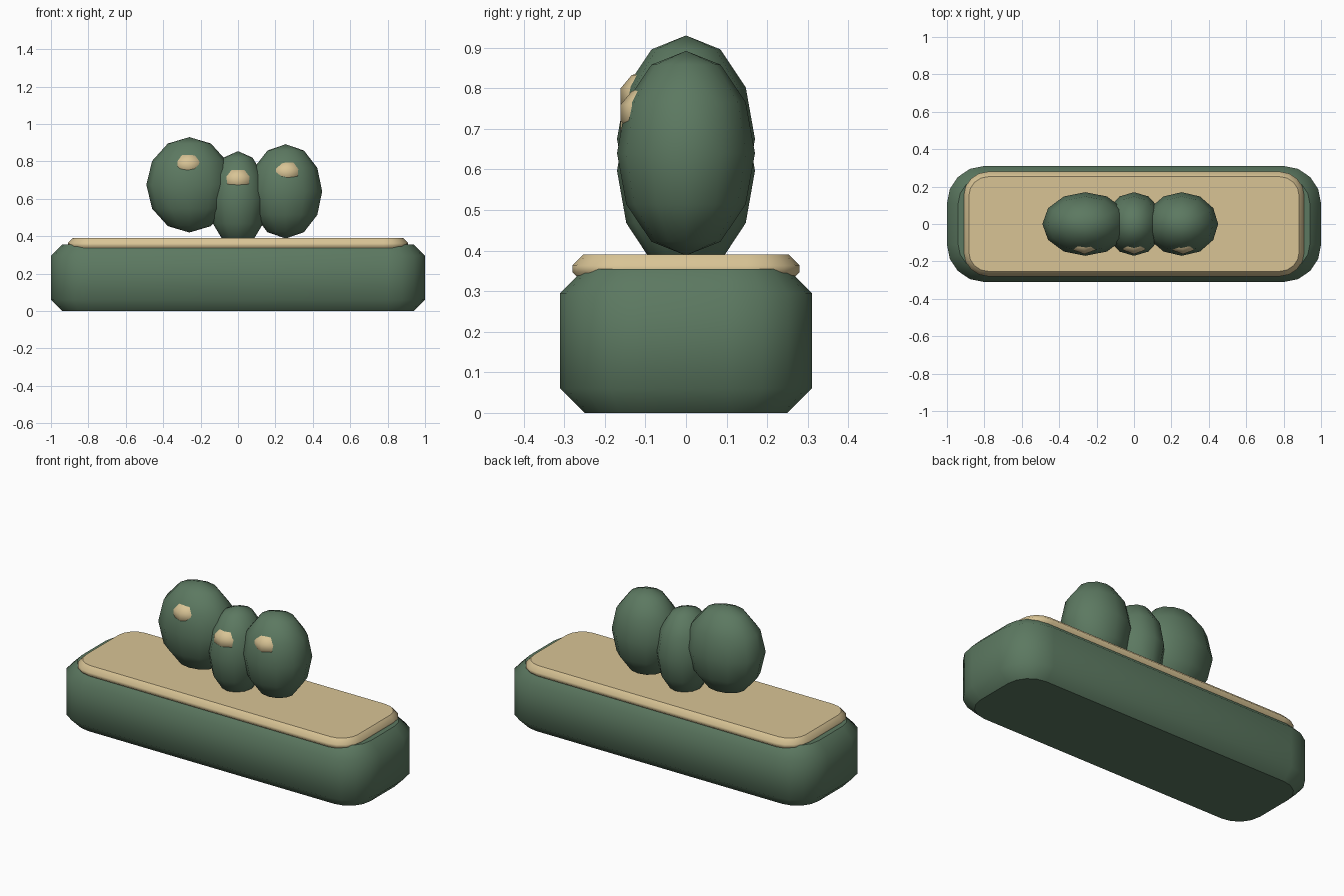
import bpy
import bmesh
from math import cos, sin, pi

cube = bpy.data.objects.get("Cube")
if cube:
    bpy.data.objects.remove(cube, do_unlink=True)


def material(name, rgb):
    m = bpy.data.materials.new(name)
    m.use_nodes = True
    m.diffuse_color = (*rgb, 1)
    m.node_tree.nodes["Principled BSDF"].inputs["Base Color"].default_value = (*rgb, 1)
    return m


green = material("muted green", (0.107, 0.19, 0.119))
tan = material("warm tan", (0.69, 0.55, 0.30))


def finish(bm, name, mat):
    bmesh.ops.recalc_face_normals(bm, faces=bm.faces[:])
    mesh = bpy.data.meshes.new(name)
    bm.to_mesh(mesh)
    bm.free()
    mesh.materials.append(mat)
    obj = bpy.data.objects.new(name, mesh)
    bpy.context.collection.objects.link(obj)
    return obj


def outline(hx, hy, radius, steps=4):
    """Rounded rectangle, counter-clockwise."""
    points = []
    for corner, (sx, sy) in enumerate(((1, 1), (-1, 1), (-1, -1), (1, -1))):
        for i in range(steps + 1):
            a = (corner + i / steps) * pi / 2
            points.append((sx * (hx - radius) + radius * cos(a),
                           sy * (hy - radius) + radius * sin(a)))
    return points


def slab(name, mat, hx, hy, z0, z1, radius, chamfer):
    """Rounded slab with chamfered rims, smooth sides and crisp flat caps."""
    bm = bmesh.new()
    rings = []
    for inset, z in ((chamfer, z0), (0, z0 + chamfer), (0, z1 - chamfer), (chamfer, z1)):
        pts = outline(hx - inset, hy - inset, radius - inset)
        rings.append([bm.verts.new((x, y, z)) for x, y in pts])
    n = len(rings[0])
    for low, high in zip(rings, rings[1:]):
        for i in range(n):
            j = (i + 1) % n
            bm.faces.new((low[i], low[j], high[j], high[i])).smooth = True
    for cap in (rings[0], rings[-1]):
        for edge in bm.faces.new(cap).edges:
            edge.smooth = False
    return finish(bm, name, mat)


def ellipsoid(name, mat, centre, radii, segments, rings):
    bm = bmesh.new()
    bmesh.ops.create_uvsphere(bm, u_segments=segments, v_segments=rings, radius=1)
    bmesh.ops.scale(bm, vec=radii, verts=bm.verts)
    bmesh.ops.translate(bm, vec=centre, verts=bm.verts)
    for f in bm.faces:
        f.smooth = True
    return finish(bm, name, mat)


# Chunky base and the pad lying on it
slab("base", green, 1.0, 0.31, 0.0, 0.355, 0.2, 0.06)
slab("top_pad", tan, 0.91, 0.28, 0.32, 0.39, 0.13, 0.027)

# Three overlapping pods, each with a small spot on the front
pods = (
    ("right", -0.26, 0.675, 0.23, 0.255, -0.265, 0.78),
    ("middle", 0.0, 0.597, 0.155, 0.258, 0.0, 0.70),
    ("left", 0.255, 0.64, 0.195, 0.252, 0.262, 0.74),
)
for side, x, z, rx, rz, spot_x, spot_z in pods:
    ellipsoid(side + "_pod", green, (x, 0, z), (rx, 0.17, rz), 12, 6)
    ellipsoid(side + "_spot", tan, (spot_x, -0.09, spot_z), (0.085, 0.0745, 0.065), 8, 5)
